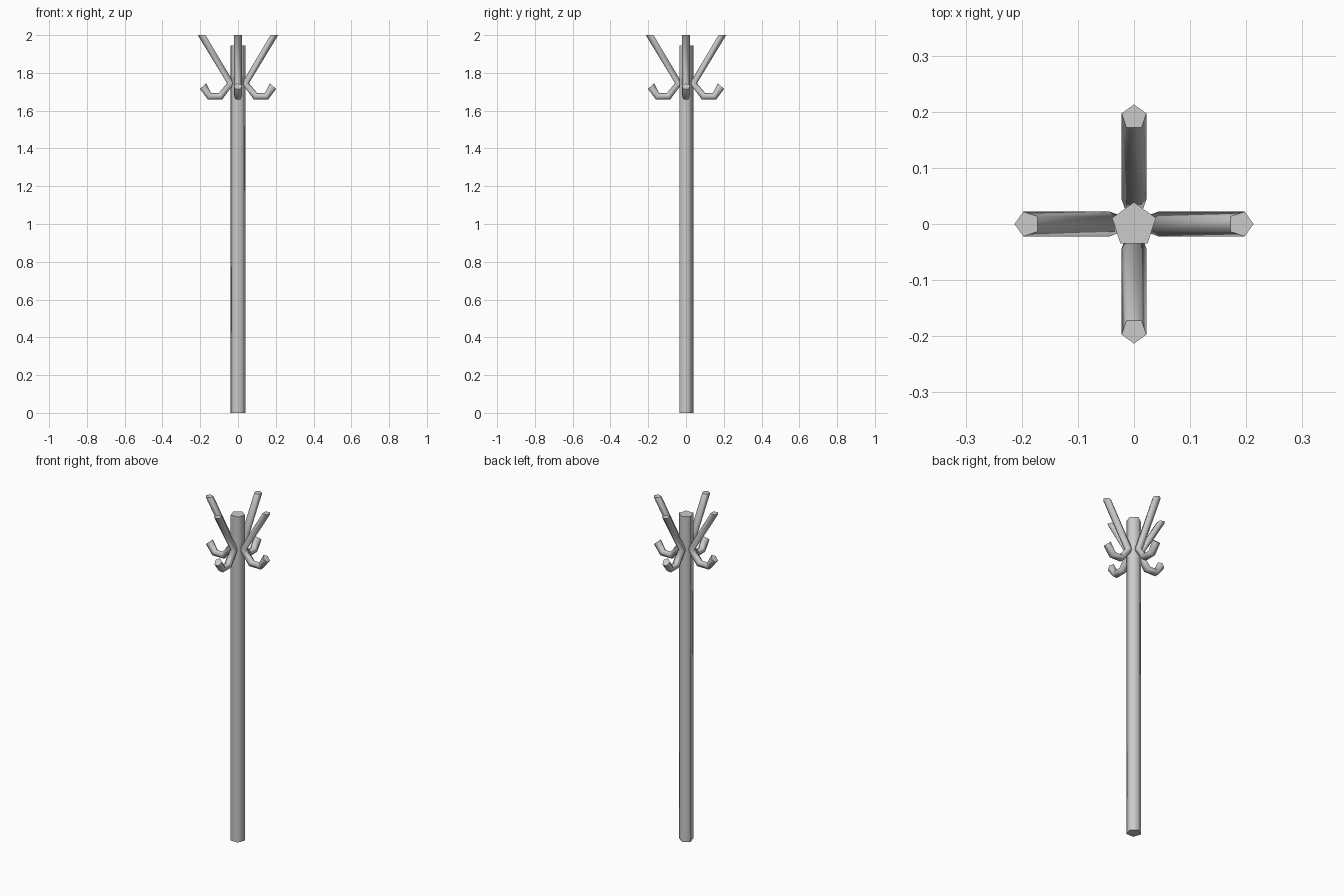
import bpy, bmesh, math
from mathutils import Matrix, Vector

if "Cube" in bpy.data.objects:
    bpy.data.objects.remove(bpy.data.objects["Cube"])


def loft(name, rings, turn=0.0):
    """Skin a list of pentagon rings, smooth sides and flat end caps."""
    bm = bmesh.new()
    loops = [[bm.verts.new(p) for p in ring] for ring in rings]
    for a, b in zip(loops, loops[1:]):
        n = len(a)
        for i in range(n):
            j = (i + 1) % n
            bm.faces.new((a[i], a[j], b[j], b[i])).smooth = True
    bm.faces.new(loops[0])
    bm.faces.new(loops[-1])
    bmesh.ops.rotate(bm, verts=bm.verts, matrix=Matrix.Rotation(turn, 3, 'Z'))
    bmesh.ops.recalc_face_normals(bm, faces=bm.faces)
    mesh = bpy.data.meshes.new(name)
    bm.to_mesh(mesh)
    bm.free()
    obj = bpy.data.objects.new(name, mesh)
    bpy.context.collection.objects.link(obj)
    return obj


def pentagon(apex, base, half_width):
    """Pentagon in a tilted plane, from its apex to the middle of its flat side (x, z)."""
    a, b = Vector((apex[0], 0, apex[1])), Vector((base[0], 0, base[1]))
    w = Vector((0, half_width, 0))
    mid = a.lerp(b, 0.382)
    return [a, mid + w, b + w * 0.618, b - w * 0.618, mid - w]


# Five-sided pole, one corner facing the back
def pole_ring(z):
    r = 0.041
    return [(r * math.cos(math.radians(90 + 72 * i)),
             r * math.sin(math.radians(90 + 72 * i)) - 0.002, z) for i in range(5)]


loft("pole", [pole_ring(0), pole_ring(1.945)])

# Bent hanger: long upper prong, bend at the pole, curled lower hook
hanger = [((0.213, 2.0), (0.172, 2.0)),
          ((0.058, 1.745), (0.02, 1.745)),
          ((0.102, 1.693), (0.083, 1.66)),
          ((0.142, 1.693), (0.16, 1.66)),
          ((0.169, 1.745), (0.202, 1.715))]
rings = [pentagon(a, b, 0.022) for a, b in hanger]
for i, side in enumerate(("right", "back", "left", "front")):
    loft(side + "_hanger", rings, i * math.pi / 2)
